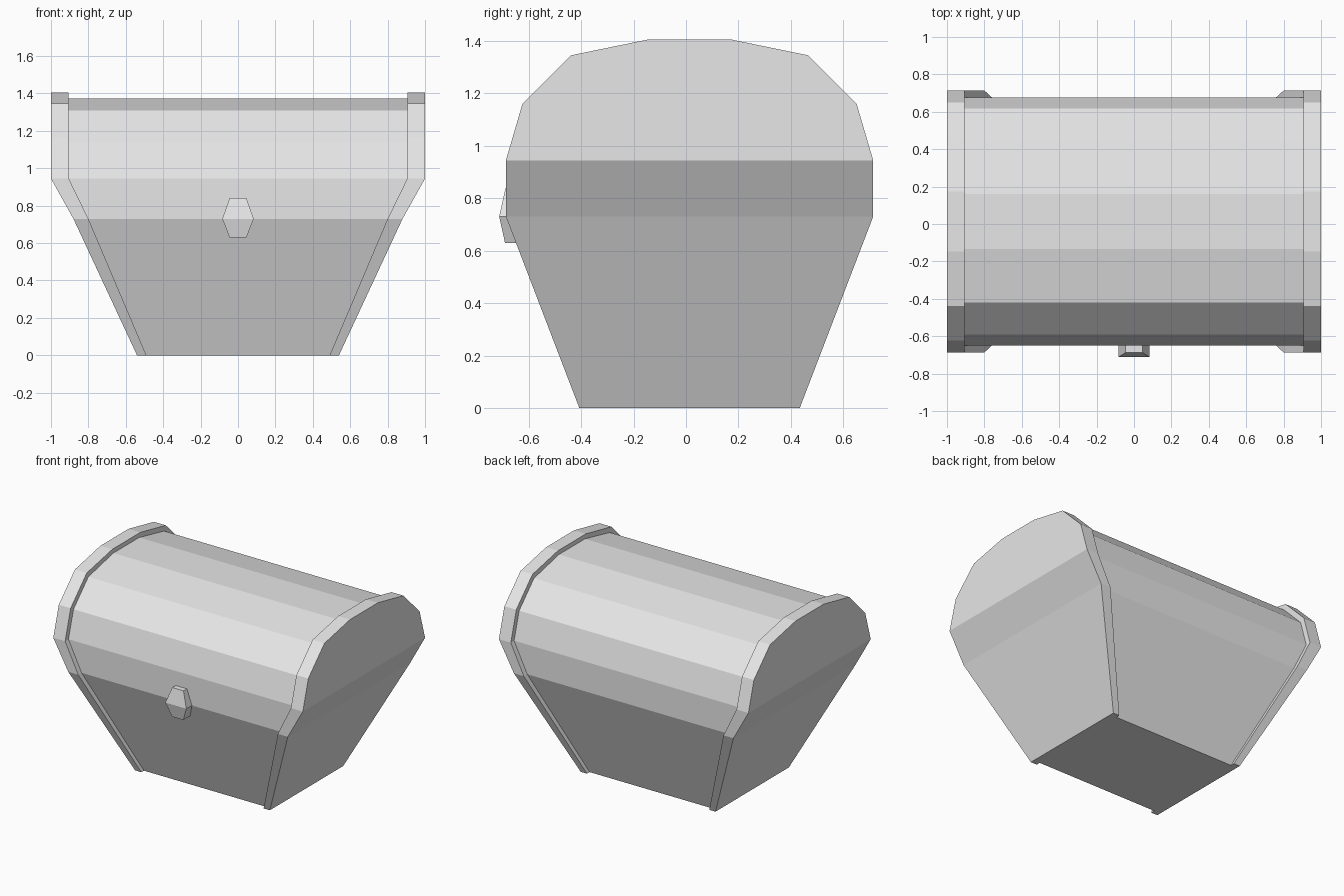
import bpy
import bmesh

default = bpy.data.objects.get("Cube")
if default:
    bpy.data.objects.remove(default, do_unlink=True)

grey = bpy.data.materials.new("plain_grey")
grey.use_nodes = True
grey.diffuse_color = (0.8, 0.8, 0.8, 1)
grey.node_tree.nodes["Principled BSDF"].inputs["Base Color"].default_value = (0.8, 0.8, 0.8, 1)

MID_Y = 0.0135  # the latch pushes the chest slightly back


def stack(name, rows):
    """Loft a solid through level rectangles given as (z, x0, x1, y0, y1)."""
    bm = bmesh.new()
    rings = []
    for z, x0, x1, y0, y1 in rows:
        corners = ((x0, y0), (x1, y0), (x1, y1), (x0, y1))
        rings.append([bm.verts.new((x, y, z)) for x, y in corners])
    bm.faces.new(rings[0][::-1])
    bm.faces.new(rings[-1])
    for low, high in zip(rings, rings[1:]):
        for i in range(4):
            j = (i + 1) % 4
            bm.faces.new((low[i], low[j], high[j], high[i]))
    bmesh.ops.recalc_face_normals(bm, faces=bm.faces)
    mesh = bpy.data.meshes.new(name)
    bm.to_mesh(mesh)
    bm.free()
    mesh.materials.append(grey)
    obj = bpy.data.objects.new(name, mesh)
    bpy.context.collection.objects.link(obj)
    return obj


# Raised end bands: z, half depth, inner x, outer x
band = [
    (0, 0.42, 0.49, 0.54),
    (0.73, 0.70, 0.80, 0.88),
    (0.945, 0.70, 0.905, 1.0),
    (1.16, 0.637, 0.905, 1.0),
    (1.345, 0.452, 0.905, 1.0),
    (1.405, 0.16, 0.905, 1.0),
]
ends = stack("end_bands", [(z, xi, xo, MID_Y - h, MID_Y + h) for z, h, xi, xo in band])
ends.modifiers.new("Mirror", "MIRROR")

# Chest body and rounded lid, set in a little from the bands: z, half depth, half width
body = [
    (0, 0.39, 0.50),
    (0.73, 0.662, 0.81),
    (0.945, 0.662, 0.915),
    (1.14, 0.604, 0.915),
    (1.31, 0.434, 0.915),
    (1.373, 0.148, 0.915),
]
stack("chest_body", [(z, -w, w, MID_Y - h, MID_Y + h) for z, h, w in body])

# Six-sided latch with a ridge across its middle: z, half width, front y
latch = [(0.63, 0.045, -0.69), (0.73, 0.084, -0.712), (0.84, 0.045, -0.688)]
stack("latch", [(z, -w, w, y, -0.55) for z, w, y in latch])
